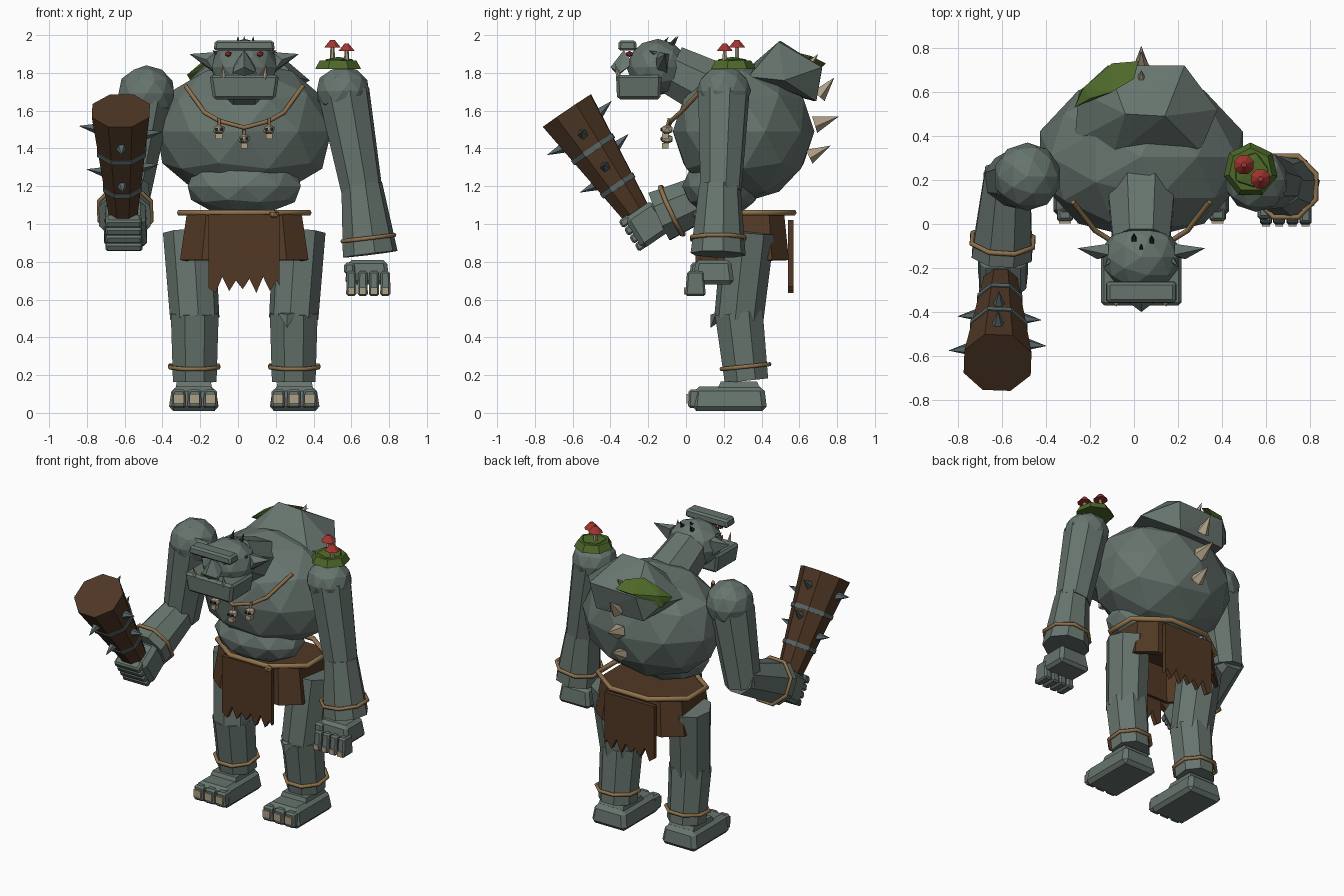
import bpy, bmesh, math
from mathutils import Vector, Matrix

if "Cube" in bpy.data.objects:
    bpy.data.objects.remove(bpy.data.objects["Cube"])

CX = 0.033  # body midline


def colour(name, rgb):
    m = bpy.data.materials.new(name)
    m.diffuse_color = (*rgb, 1)
    m.use_nodes = True
    m.node_tree.nodes["Principled BSDF"].inputs["Base Color"].default_value = m.diffuse_color
    return m


STONE = colour("stone_skin", (0.135, 0.175, 0.155))
LEATHER = colour("brown_leather", (0.085, 0.04, 0.018))
WOOD = colour("club_wood", (0.075, 0.037, 0.018))
ROPE = colour("tan_rope", (0.28, 0.17, 0.075))
BONE = colour("bone", (0.42, 0.35, 0.24))
MOSS = colour("moss_green", (0.075, 0.14, 0.022))
RED = colour("red", (0.36, 0.035, 0.03))
IRON = colour("dull_iron", (0.10, 0.14, 0.145))
DARK = colour("dark", (0.02, 0.022, 0.022))


def finish(name, bm, mat):
    bmesh.ops.recalc_face_normals(bm, faces=bm.faces[:])
    me = bpy.data.meshes.new(name)
    bm.to_mesh(me)
    bm.free()
    me.materials.append(mat)
    ob = bpy.data.objects.new(name, me)
    bpy.context.collection.objects.link(ob)
    return ob


def limb(name, a, b, r0, r1, mat=STONE, sides=8):
    """Tapered prism from a to b."""
    a, b = Vector(a), Vector(b)
    d = b - a
    rot = d.to_track_quat('Z', 'Y').to_matrix().to_4x4()
    m = Matrix.Translation((a + b) / 2) @ rot @ Matrix.Rotation(math.pi / sides, 4, 'Z')
    bm = bmesh.new()
    bmesh.ops.create_cone(bm, cap_ends=True, segments=sides, radius1=r0, radius2=r1,
                          depth=d.length, matrix=m)
    return finish(name, bm, mat)


def spike(name, base, tip, r, mat=BONE, sides=5):
    return limb(name, base, tip, r, 0, mat, sides)


def ball(name, c, r, mat=STONE, sub=2):
    bm = bmesh.new()
    m = Matrix.Translation(c) @ Matrix.Diagonal((*r, 1))
    bmesh.ops.create_icosphere(bm, subdivisions=sub, radius=1, matrix=m)
    return finish(name, bm, mat)


def box(name, c, s, mat=STONE, top=(1, 1), bevel=0.0, rot_x=0.0):
    """Box with scaled top and optional chamfer."""
    bm = bmesh.new()
    bmesh.ops.create_cube(bm, size=1)
    for v in bm.verts:
        if v.co.z > 0:
            v.co.x *= top[0]
            v.co.y *= top[1]
        v.co = Vector(v.co[i] * s[i] for i in range(3))
    if bevel:
        bmesh.ops.bevel(bm, geom=bm.edges[:], offset=bevel, segments=1, affect='EDGES')
    bm.transform(Matrix.Translation(c) @ Matrix.Rotation(rot_x, 4, 'X'))
    return finish(name, bm, mat)


def hull(name, pts, mat=STONE):
    bm = bmesh.new()
    for p in pts:
        bm.verts.new(p)
    bmesh.ops.convex_hull(bm, input=bm.verts[:])
    return finish(name, bm, mat)


def tube(name, pts, r, mat=ROPE, cyclic=False):
    cu = bpy.data.curves.new(name, 'CURVE')
    cu.dimensions = '3D'
    cu.bevel_depth, cu.bevel_resolution, cu.use_fill_caps = r, 1, True
    sp = cu.splines.new('POLY')
    sp.points.add(len(pts) - 1)
    for p, q in zip(sp.points, pts):
        p.co = (*q, 1)
    sp.use_cyclic_u = cyclic
    tmp = bpy.data.objects.new(name + "_path", cu)
    bpy.context.collection.objects.link(tmp)
    bpy.context.view_layer.update()
    me = bpy.data.meshes.new_from_object(
        tmp.evaluated_get(bpy.context.evaluated_depsgraph_get()))
    bpy.data.objects.remove(tmp)
    me.materials.clear()
    me.materials.append(mat)
    ob = bpy.data.objects.new(name, me)
    bpy.context.collection.objects.link(ob)


def ring(name, c, axis, rx, ry, r=0.012, mat=ROPE, n=8):
    q = Vector(axis).to_track_quat('Z', 'Y')
    pts = []
    for i in range(n):
        t = 2 * math.pi * (i + 0.5) / n
        pts.append(Vector(c) + q @ Vector((rx * math.cos(t), ry * math.sin(t), 0)))
    tube(name, pts, r, mat, True)


# Legs and feet
for s, side in ((1, "left"), (-1, "right")):
    X = lambda d: CX + s * d
    limb(side + "_thigh", (X(0.292), 0.33, 0.96), (X(0.262), 0.28, 0.5), 0.14, 0.132)
    limb(side + "_shin", (X(0.262), 0.28, 0.53), (X(0.262), 0.32, 0.17), 0.137, 0.125)
    ring(side + "_ankle_rope", (X(0.265), 0.315, 0.245), (0, 0.1, -1), 0.138, 0.138)
    box(side + "_foot", (X(0.267), 0.23, 0.075), (0.27, 0.4, 0.13), STONE, (0.85, 0.92), 0.025)
    box(side + "_heel", (X(0.267), 0.28, 0.14), (0.2, 0.24, 0.05), STONE, (0.9, 0.8))
    for i in (-1, 0, 1):
        box(side + "_toe", (X(0.263 + i * 0.084), 0.055, 0.075), (0.075, 0.09, 0.1), STONE, (0.9, 0.9), 0.012)
        box(side + "_toenail", (X(0.263 + i * 0.084), 0.01, 0.075), (0.054, 0.016, 0.05), BONE)
hull("knee_chip", [(0.21, 0.16, 0.53), (0.31, 0.16, 0.53), (0.26, 0.13, 0.45), (0.26, 0.2, 0.5), (0.26, 0.13, 0.52)])

# Skirt with open underside
rim = [(a * x, b * y) for x, y, in ((1, 0.62), (0.66, 1)) for a in (1, -1) for b in (1, -1)]
skirt = hull("skirt", [(CX + x * w, 0.31 + y * d, z) for x, y in rim
                       for w, d, z in ((0.305, 0.21, 1.05), (0.34, 0.235, 0.81))], LEATHER)
bm = bmesh.new()
bm.from_mesh(skirt.data)
bmesh.ops.delete(bm, geom=[f for f in bm.faces if f.normal.z < -0.9], context='FACES')
bm.to_mesh(skirt.data)
bm.free()
skirt.modifiers.new("thickness", 'SOLIDIFY').thickness = 0.03
ring("belt_rope", (CX, 0.32, 1.06), (0, 0, 1), 0.37, 0.27, 0.017)
ball("belt_knot", (0.19, 0.06, 1.05), (0.03, 0.025, 0.025), ROPE, 1)

# Ragged cloths
for name, y, top in (("front_cloth", 0.05, 1.05), ("back_cloth", 0.54, 1.02)):
    edge = [(-0.155, top), (0.22, top), (0.22, 0.67)]
    edge += [(0.205 - i * 0.036, 0.635 + 0.065 * ((i + 1) % 2) + 0.01 * (i % 3)) for i in range(10)]
    edge += [(-0.155, 0.66)]
    bm = bmesh.new()
    f = bm.faces.new([bm.verts.new((x, y, z)) for x, z in edge])
    g = bmesh.ops.extrude_face_region(bm, geom=[f])
    bmesh.ops.translate(bm, vec=(0, 0.03, 0), verts=[v for v in g['geom'] if isinstance(v, bmesh.types.BMVert)])
    finish(name, bm, LEATHER)

# Torso
ball("chest", (CX, 0.305, 1.49), (0.485, 0.375, 0.375))
ball("belly", (CX, 0.19, 1.2), (0.315, 0.21, 0.16))
hull("back_hump", [(-0.27, 0.38, 1.73), (-0.25, 0.6, 1.77), (-0.12, 0.72, 1.82), (0.23, 0.72, 1.83),
                   (0.38, 0.52, 1.76), (0.3, 0.33, 1.78), (-0.1, 0.3, 1.8), (-0.04, 0.5, 1.97),
                   (0.14, 0.49, 1.965), (-0.15, 0.68, 1.65), (0.2, 0.69, 1.65)])
hull("hump_moss", [(-0.27, 0.53, 1.79), (-0.23, 0.62, 1.82), (-0.1, 0.73, 1.84), (0.02, 0.74, 1.85),
                   (0.0, 0.66, 1.89), (-0.2, 0.57, 1.85), (-0.24, 0.61, 1.74), (-0.1, 0.6, 1.905)], MOSS)
for (y0, z0), (y1, z1), r in (((0.64, 1.83), (0.7, 1.9), 0.03), ((0.70, 1.68), (0.785, 1.775), 0.045),
                              ((0.68, 1.53), (0.81, 1.57), 0.05), ((0.65, 1.36), (0.765, 1.415), 0.045)):
    spike("back_spike", (CX, y0, z0), (CX, y1, z1), r)

# Neck and head
limb("neck", (CX, -0.08, 1.82), (CX, 0.2, 1.68), 0.14, 0.17)
ball("skull", (CX, -0.15, 1.83), (0.18, 0.165, 0.15))
box("jaw", (CX, -0.25, 1.725), (0.33, 0.23, 0.13), STONE, (1.12, 1.05), 0.015)
box("brow", (CX, -0.31, 1.945), (0.325, 0.1, 0.055), STONE, (0.95, 0.9), 0.012)
hull("nose", [(CX, -0.4, 1.83), (CX - 0.065, -0.35, 1.8), (CX + 0.065, -0.35, 1.8), (CX, -0.33, 1.92),
              (CX, -0.36, 1.785), (CX - 0.05, -0.28, 1.85), (CX + 0.05, -0.28, 1.85)])
for s, side in ((1, "left"), (-1, "right")):
    X = lambda d: CX + s * d
    hull(side + "_ear", [(X(0.29), -0.11, 1.9), (X(0.15), -0.14, 1.91), (X(0.15), -0.09, 1.9),
                         (X(0.16), -0.15, 1.81), (X(0.16), -0.1, 1.8), (X(0.2), -0.16, 1.87)])
    ball(side + "_eye", (X(0.085), -0.3, 1.9), (0.02, 0.02, 0.016), RED, 1)
    spike(side + "_tusk", (X(0.11), -0.355, 1.77), (X(0.115), -0.375, 1.85), 0.016)
    spike(side + "_tooth", (X(0.06), -0.35, 1.78), (X(0.06), -0.36, 1.82), 0.01)
    spike(side + "_ear_stud", (X(0.14), -0.16, 1.9), (X(0.17), -0.2, 1.92), 0.015, IRON)
for x, y in ((0, -0.07), (0.08, -0.08), (0.033, -0.12)):
    spike("head_bristle", (x, y, 1.95), (x, y + 0.03, 1.995), 0.016, DARK, 4)

# Necklace with small skulls
tube("necklace", [(CX + x, y, z) for x, y, z in (
    (-0.31, 0.1, 1.73), (-0.21, -0.03, 1.59), (-0.13, -0.08, 1.545), (0, -0.1, 1.51),
    (0.13, -0.08, 1.545), (0.21, -0.03, 1.59), (0.31, 0.1, 1.73))], 0.012)
for x, z in ((-0.1, 1.5), (CX, 1.45), (0.165, 1.5)):
    ball("trophy_skull", (x, -0.1, z), (0.035, 0.035, 0.028), BONE, 1)
    box("trophy_jaw", (x, -0.11, z - 0.035), (0.036, 0.035, 0.03), BONE)
    tube("trophy_cord", [(x, -0.1, z + 0.02), (x, -0.09, z + 0.06)], 0.008)
    for s in (-1, 1):
        box("trophy_socket", (x + s * 0.013, -0.131, z), (0.014, 0.009, 0.014), DARK)

# Hanging left arm
ball("left_shoulder", (0.555, 0.2, 1.705), (0.145, 0.145, 0.13))
limb("left_upper_arm", (0.56, 0.2, 1.7), (0.655, 0.185, 1.18), 0.14, 0.112)
limb("left_forearm", (0.655, 0.18, 1.21), (0.7, 0.17, 0.84), 0.11, 0.148)
ring("left_wrist_rope", (0.69, 0.17, 0.925), (0.12, 0, -1), 0.15, 0.15)
box("left_hand", (0.685, 0.145, 0.745), (0.24, 0.22, 0.13), STONE, (0.85, 0.85), 0.02)
for i in range(4):
    x = 0.6 + i * 0.06
    box("left_finger", (x, 0.05, 0.685), (0.055, 0.11, 0.13), STONE, (0.9, 0.8), 0.01)
    box("left_fingernail", (x, -0.005, 0.645), (0.036, 0.012, 0.035), BONE)
box("left_thumb", (0.59, 0.08, 0.765), (0.06, 0.12, 0.06), STONE, (0.9, 0.9), 0.012)

# Shoulder moss and mushrooms
limb("shoulder_moss", (0.53, 0.245, 1.82), (0.53, 0.245, 1.865), 0.125, 0.10, MOSS, 7)
ball("shoulder_moss_mound", (0.53, 0.245, 1.86), (0.09, 0.09, 0.025), MOSS, 1)
for x, y, z in ((0.5, 0.27, 1.94), (0.575, 0.205, 1.92)):
    limb("mushroom_stem", (x, y, 1.86), (x, y, z), 0.014, 0.011, BONE, 6)
    limb("mushroom_cap", (x, y, z - 0.005), (x, y, z + 0.035), 0.047, 0.012, RED)

# Bent right arm
ball("right_shoulder", (-0.485, 0.215, 1.69), (0.155, 0.155, 0.15))
limb("right_upper_arm", (-0.495, 0.21, 1.66), (-0.575, 0.2, 1.15), 0.145, 0.115)
limb("right_forearm", (-0.575, 0.24, 1.21), (-0.6, -0.14, 1.04), 0.11, 0.148)
ring("right_wrist_rope", (-0.597, -0.075, 1.07), (0.06, 0.9, 0.42), 0.15, 0.15)
tilt = 0.6
box("right_hand", (-0.595, -0.2, 1.0), (0.23, 0.2, 0.19), STONE, (0.9, 0.9), 0.025, tilt)

# Club: axis frame, then knuckles, bands and spikes along it
A, B = Vector((-0.605, -0.21, 0.98)), Vector((-0.62, -0.63, 1.6))
D = (B - A).normalized()
SX = Vector((1, 0, 0))
F = SX.cross(D).normalized()  # towards the front
if F.y > 0:
    F = -F
R = lambda t: 0.07 + 0.095 * t
limb("club", A, B, R(0), R(1), WOOD)
for i in range(4):
    c = A + D * (0.09 - 0.05 * i) + F * 0.07
    box("right_finger", c, (0.2, 0.07, 0.046), STONE, (0.92, 0.9), 0.01, tilt)
for t in (0.36, 0.67):
    limb("club_band", A.lerp(B, t - 0.018), A.lerp(B, t + 0.018), R(t) + 0.006, R(t) + 0.008, IRON)
for t, dirn in ((0.85, -SX), (0.8, SX), (0.48, -SX), (0.52, SX), (0.8, F), (0.45, F), (0.86, -F), (0.6, -F)):
    p = A.lerp(B, t)
    spike("club_spike", p + dirn * (R(t) - 0.02), p + dirn * (R(t) + 0.075) + D * 0.015, 0.03, IRON)
